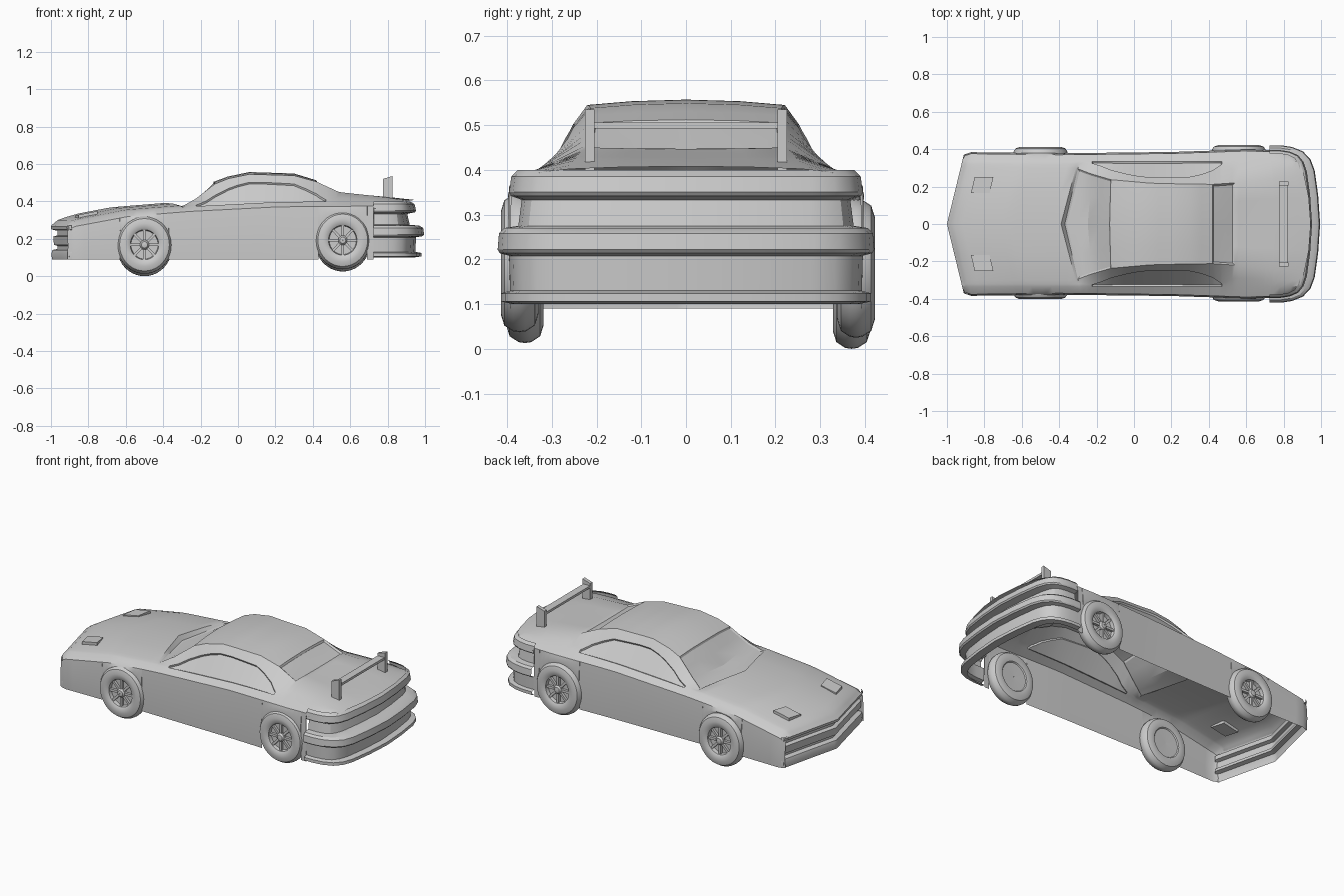
import bpy, bmesh
from math import sin, cos, pi, sqrt
from mathutils import Matrix, Vector

if "Cube" in bpy.data.objects:
    bpy.data.objects.remove(bpy.data.objects["Cube"])


def finish(bm, name, angle=30, recalc=True):
    if recalc:
        bmesh.ops.recalc_face_normals(bm, faces=bm.faces)
    me = bpy.data.meshes.new(name)
    bm.to_mesh(me)
    bm.free()
    ob = bpy.data.objects.new(name, me)
    bpy.context.collection.objects.link(ob)
    bpy.ops.object.select_all(action='DESELECT')
    ob.select_set(True)
    bpy.context.view_layer.objects.active = ob
    bpy.ops.object.shade_smooth_by_angle(angle=angle * pi / 180)
    return ob


def skin(bm, rows):
    """Quads between successive rows of points; returns {(row, column): face}."""
    vs = [[bm.verts.new(p) for p in r] for r in rows]
    return {(i, k): bm.faces.new((vs[i][k], vs[i + 1][k], vs[i + 1][k + 1], vs[i][k + 1]))
            for i in range(len(vs) - 1) for k in range(len(vs[0]) - 1)}


def lerp(keys, x):
    if x <= keys[0][0]:
        return keys[0][1]
    for (a, u), (b, v) in zip(keys, keys[1:]):
        if x <= b:
            return u + (v - u) * (x - a) / (b - a)
    return keys[-1][1]


def box(bm, x0, x1, y0, y1, z0, z1, slope=0, shear=0):
    """Box whose top leans by slope in z per x and whose sides shear in x per y."""
    m = bmesh.ops.create_cube(bm, size=1)['verts']
    for v in m:
        x, y, z = v.co
        px = (x0 + x1) / 2 + x * (x1 - x0) + shear * y
        v.co = (px, (y0 + y1) / 2 + y * (y1 - y0),
                (z0 + z1) / 2 + z * (z1 - z0) + slope * (px - (x0 + x1) / 2))
    return m


# Body guide lines, each as (x, value)
BELT = [(-.91, .265), (-.87, .288), (-.58, .342), (-.26, .368), (.22, .393), (.75, .397), (.88, .39)]
WIDTH = [(-.91, .37), (-.87, .384), (-.4, .378), (.2, .385), (.6, .398), (.75, .395), (.83, .38), (.88, .352)]
EDGE_Y = [(-.29, .30), (-.22, .268), (-.12, .237), (.1, .217), (.42, .212), (.54, .22), (.88, .26)]
EDGE_Z = [(-.91, .268), (-.87, .298), (-.58, .355), (-.29, .378), (-.28, .372), (-.22, .412), (-.12, .493),
          (-.05, .522), (.06, .545), (.3, .538), (.42, .505), (.54, .45), (.75, .425), (.88, .402)]
MID_Z = [(-.91, .27), (-.87, .3), (-.78, .33), (-.58, .368), (-.29, .392), (-.28, .366), (-.22, .392),
         (-.12, .505), (-.05, .533), (.06, .557), (.3, .549), (.42, .512), (.54, .447), (.75, .425), (.88, .408)]
SHIFT = [(-.91, -.09), (-.8, -.1), (-.29, -.1), (-.28, -.09), (-.22, -.03), (-.12, -.01), (0, 0), (.6, 0), (.88, .065)]
WIN_T = [(-.29, .4), (-.22, .15), (-.12, .47), (-.02, .68), (.09, .74), (.3, .68), (.4, .5), (.47, .12), (.54, .4)]
ARCHES = [(-.5, .17), (.56, .19)]


def sill(x):
    if x > .725:
        return .35
    for cx, cz in ARCHES:
        if abs(x - cx) < .13:
            return cz + sqrt(.13 ** 2 - (x - cx) ** 2)
    return .09


def section(x):
    w, b, ey, ez, cz = (lerp(t, x) for t in (WIDTH, BELT, EDGE_Y, EDGE_Z, MID_Z))
    t, s, low = lerp(WIN_T, x), lerp(SHIFT, x), sill(x)
    by, bz = min(.335, w - .025), b + .004
    half = [(0, cz), (ey * .55, cz - (cz - ez) * .3), (ey, ez),
            (by + (ey - by) * t, bz + (ez - bz) * t), (by, bz), (w - .008, b - .022),
            (w, (low + b - .022) / 2), (w - .004, low)]
    full = [(-y, z) for y, z in half[:0:-1]] + half
    return [(x + s * (1 - (abs(y) / w) ** (1 if x < 0 else 2)), y, z) for y, z in full]


# Body shell with recessed glass
xs = [-.91, -.89, -.87, -.82, -.75, -.68, -.34, -.29, -.28, -.25, -.22, -.17, -.12, -.05, .0, .06,
      .13, .2, .3, .36, .42, .47, .54, .724, .726, .77, .83, .86, .88]
for cx, cz in ARCHES:
    xs += [cx + s * d for d in (.1305, .1295, .12, .1, .07, .035) for s in (-1, 1)] + [cx]
xs = sorted(set(round(x, 4) for x in xs))
bm = bmesh.new()
faces = skin(bm, [section(x) for x in xs])
bm.normal_update()


def recess(cols, x0, x1, thick, depth):
    sel = [f for (i, k), f in faces.items()
           if k in cols and xs[i] > x0 - .001 and xs[i + 1] < x1 + .001]
    bmesh.ops.inset_region(bm, faces=sel, thickness=thick, depth=-depth, use_even_offset=True)


recess((3,), -.22, .47, .004, .01)
recess((10,), -.22, .47, .004, .01)
recess((5, 6, 7, 8), -.28, -.12, .01, .006)
recess((5, 6, 7, 8), .42, .54, .01, .008)
finish(bm, "body_shell", 28, recalc=False)


# Bumpers: a profile (outward offset, z) swept round a plan path
def sweep(name, half_path, profile, side):
    path = half_path + [(x, -y) for x, y in half_path[-2::-1]]
    rows = []
    for i, (x, y) in enumerate(path):
        a, b = path[max(i - 1, 0)], path[min(i + 1, len(path) - 1)]
        d = Vector((b[0] - a[0], b[1] - a[1])).normalized()
        n = Vector((-d.y, d.x))
        if n.dot(Vector((x - (.6 if x > 0 else -.6), y))) < 0:
            n = -n
        rows.append([(x + n.x * o, y + n.y * o * side, z) for o, z in profile])
    bm = bmesh.new()
    skin(bm, rows)
    return finish(bm, name, 28)


sweep("tail_and_rear_bumper",
      [(.725, .388), (.78, .388), (.83, .38), (.87, .362), (.895, .33), (.912, .28), (.93, .15), (.94, 0)],
      [(-.02, .4), (.004, .385), (.012, .35), (.006, .342), (-.035, .333), (-.022, .275), (.03, .27),
       (.05, .258), (.055, .222), (.048, .214), (.012, .208), (.008, .13), (.042, .124), (.042, .106),
       (.0, .1)], .6)
sweep("nose_and_front_bumper",
      [(-.89, .378), (-.905, .372), (-.915, .35), (-.958, .17), (-.995, .02), (-1, 0)],
      [(-.005, .272), (.0, .265), (-.002, .25), (-.035, .243), (-.035, .218), (-.012, .212), (-.016, .168),
       (-.035, .162), (-.035, .146), (-.008, .14), (-.002, .12), (-.006, .09)], .4)

# Raised lamp covers on the bonnet
for s, label in ((-1, "right"), (1, "left")):
    bm = bmesh.new()
    box(bm, -.862, -.762, s * .165, s * .25, .312, .336, .2, .02)
    finish(bm, "lamp_cover_" + label)

# Rear wing
bm = bmesh.new()
box(bm, .776, .82, -.21, .21, .492, .506)
for s in (-1, 1):
    for v in box(bm, .775, .825, s * .205, s * .226, .4, .535):
        if v.co.z > .5 and v.co.x < .8:
            v.co.z -= .015
finish(bm, "rear_wing")

# Wheels: lathed tyre (radius, outward depth), eight spokes and a hub
TYRE = [(.001, -.03), (.085, -.032), (.09, -.038), (.115, -.042), (.14, -.034), (.153, -.014),
        (.155, 0), (.153, .014), (.14, .034), (.115, .042), (.09, .038), (.08, .032), (.076, .012), (.001, .01)]
HUB = [(.026, .008), (.026, .026), (.017, .036), (.001, .038)]


def lathe(bm, prof, n=40):
    skin(bm, [[(r * cos(a), d, r * sin(a)) for r, d in prof]
              for a in (2 * pi * i / n for i in range(n + 1))])


def wheel(name, x, y, z):
    bm = bmesh.new()
    lathe(bm, TYRE)
    lathe(bm, HUB, 16)
    for i in range(8):
        m = box(bm, .018, .08, .012, .027, -.007, .007)
        bmesh.ops.rotate(bm, verts=m, cent=(0, 0, 0), matrix=Matrix.Rotation(i * pi / 4, 3, 'Y'))
    bmesh.ops.remove_doubles(bm, verts=bm.verts, dist=.0002)
    for v in bm.verts:
        v.co = (x + v.co.x * .95, y + (v.co.y if y > 0 else -v.co.y), z + v.co.z)
    finish(bm, name, 35)


wheel("front_right_wheel", -.5, -.36, .168)
wheel("front_left_wheel", -.5, .37, .155)
wheel("rear_right_wheel", .56, -.372, .192)
wheel("rear_left_wheel", .56, .38, .18)
